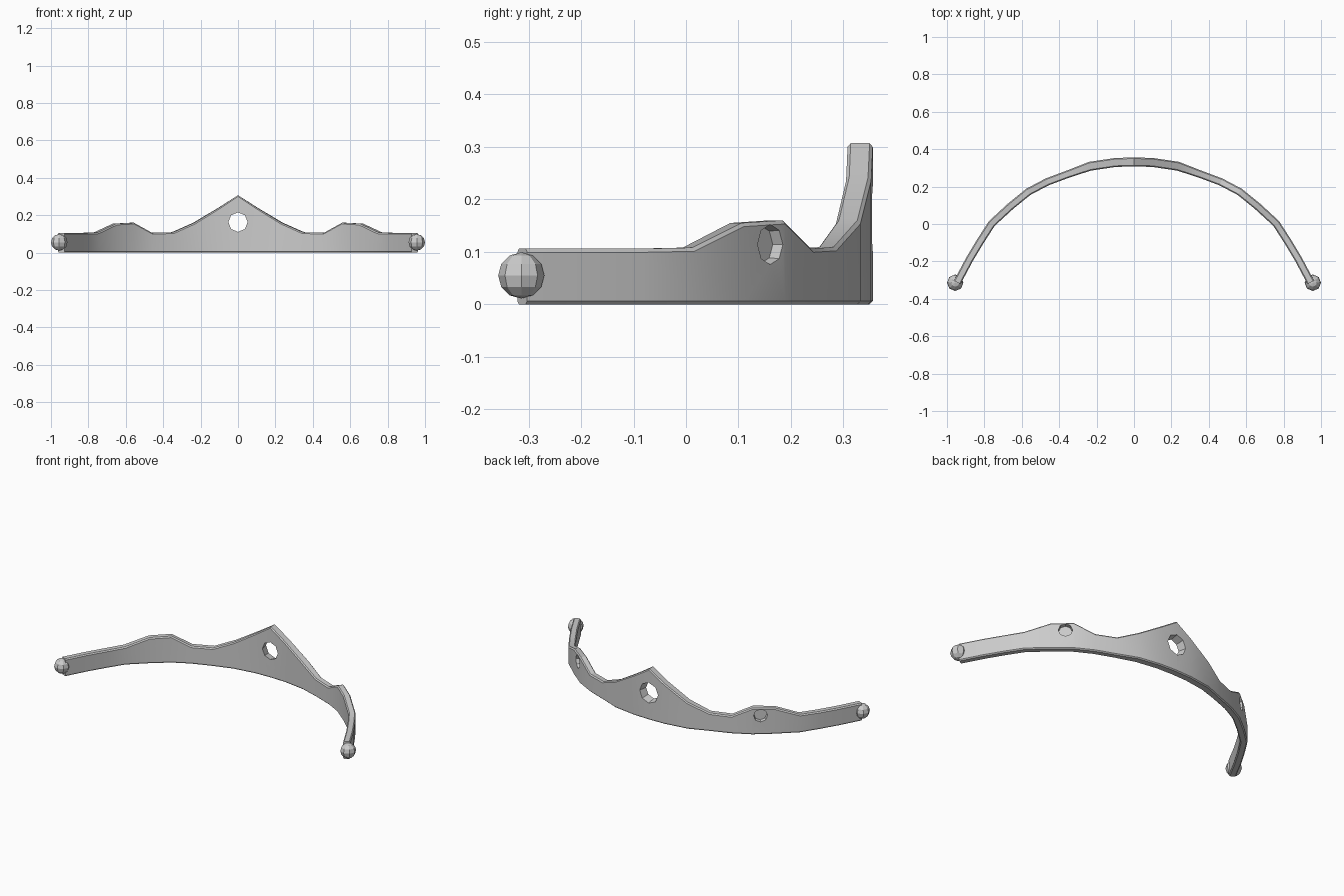
import bpy, bmesh, math
from mathutils import Vector

if "Cube" in bpy.data.objects:
    bpy.data.objects.remove(bpy.data.objects["Cube"])

# Half of the band: centre-line x, y and height of the top edge
half = [(0.0, 0.332, 0.307), (0.10, 0.329, 0.242), (0.235, 0.309, 0.160),
        (0.35, 0.268, 0.109), (0.465, 0.225, 0.106), (0.565, 0.172, 0.160),
        (0.66, 0.095, 0.155), (0.76, 0.003, 0.108), (0.82, -0.09, 0.106),
        (0.88, -0.19, 0.106), (0.945, -0.312, 0.106)]
stations = [(-x, y, h) for x, y, h in half[:0:-1]] + half


def shade(ob, angle=30):
    bpy.context.view_layer.objects.active = ob
    for o in bpy.context.selected_objects:
        o.select_set(False)
    ob.select_set(True)
    bpy.ops.object.shade_smooth_by_angle(angle=math.radians(angle))


def make_object(name, bm):
    bmesh.ops.recalc_face_normals(bm, faces=bm.faces)
    me = bpy.data.meshes.new(name)
    bm.to_mesh(me)
    bm.free()
    ob = bpy.data.objects.new(name, me)
    bpy.context.collection.objects.link(ob)
    return ob


# Curved band: a chamfered cross-section swept through the stations
bm = bmesh.new()
rings = []
for i, (x, y, h) in enumerate(stations):
    a = Vector(stations[max(i - 1, 0)][:2])
    b = Vector(stations[min(i + 1, len(stations) - 1)][:2])
    t = (b - a).normalized()
    out = Vector((-t.y, t.x))
    w = 0.024 if abs(x) < 0.3 else 0.020
    section = [(-w + .006, 0), (w - .006, 0), (w, .006), (w, h - .007),
               (w - .006, h), (-w + .006, h), (-w, h - .007), (-w, .006)]
    rings.append([bm.verts.new((x + out.x * d, y + out.y * d, z)) for d, z in section])
for r, s in zip(rings, rings[1:]):
    for k in range(8):
        j = (k + 1) % 8
        bm.faces.new((r[k], r[j], s[j], s[k]))
bm.faces.new(rings[0])
bm.faces.new(rings[-1])
band = make_object("tiara_band", bm)


# Stone sockets: the centre one goes through, the side ones are blind
def cut_socket(pos, normal, r_in, r_out, depth):
    bm = bmesh.new()
    bmesh.ops.create_cone(bm, cap_ends=True, segments=8, radius1=r_in, radius2=r_out, depth=depth)
    n = Vector(normal).normalized()
    bm.transform(n.to_track_quat('Z', 'Y').to_matrix().to_4x4())
    bmesh.ops.translate(bm, verts=bm.verts, vec=pos)
    cutter = make_object("socket_cutter", bm)
    cutter.hide_render = True
    mod = band.modifiers.new("socket", 'BOOLEAN')
    mod.operation, mod.solver, mod.object = 'DIFFERENCE', 'EXACT', cutter
    bpy.context.view_layer.objects.active = band
    bpy.ops.object.modifier_apply(modifier=mod.name)
    bpy.data.objects.remove(cutter)


cut_socket((0, 0.332, 0.163), (0, 1, 0), 0.049, 0.065, 0.08)
for s in (-1, 1):
    cut_socket((s * 0.612, 0.162, 0.114), (s * 0.63, 0.77, 0), 0.036, 0.041, 0.05)
shade(band, 25)

# Faceted end beads
for s, side in ((-1, "left"), (1, "right")):
    bm = bmesh.new()
    bmesh.ops.create_uvsphere(bm, u_segments=8, v_segments=6, radius=0.044)
    bmesh.ops.translate(bm, verts=bm.verts, vec=(s * 0.956, -0.314, 0.055))
    make_object(side + "_end_bead", bm)
